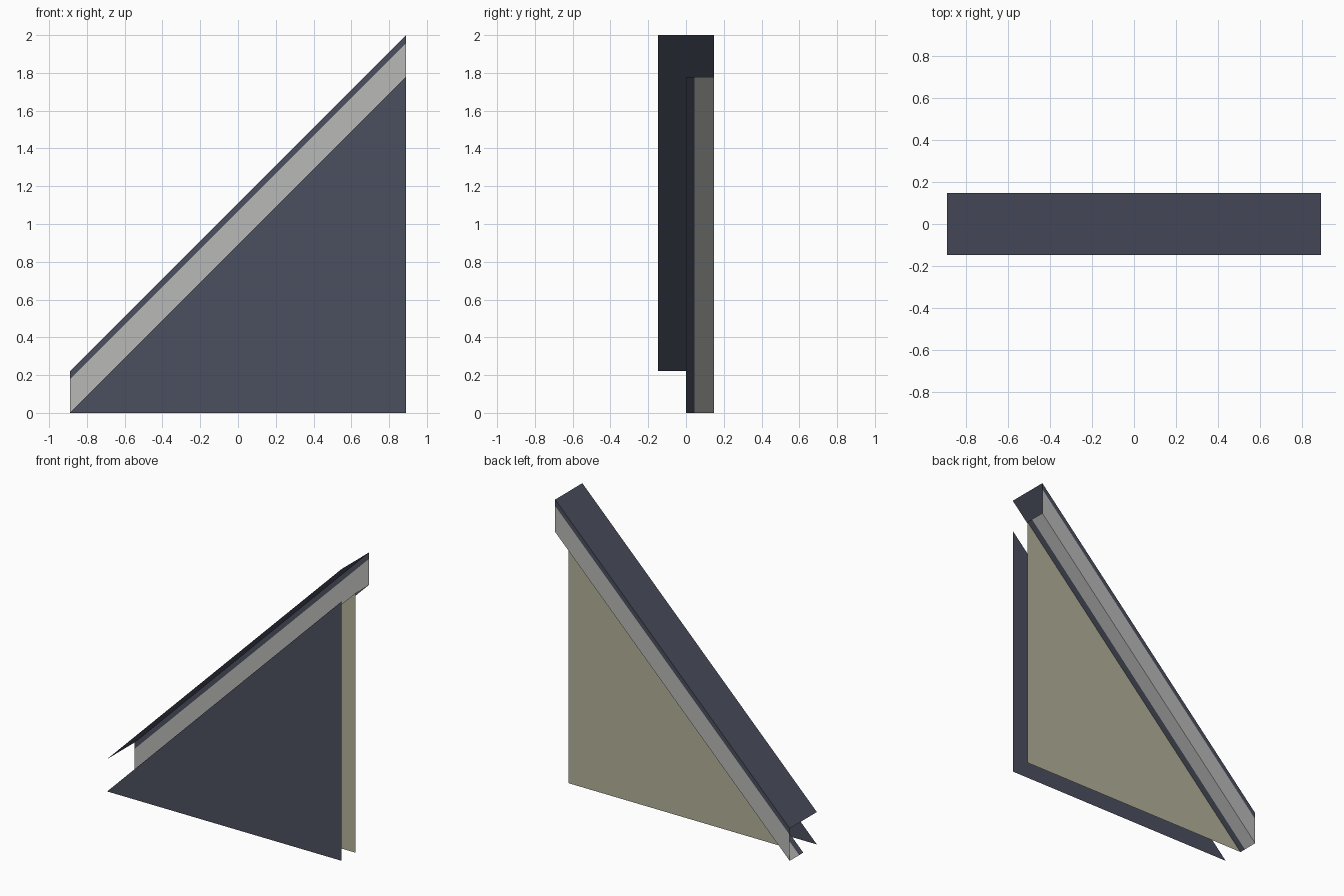
import bpy

if "Cube" in bpy.data.objects:
    bpy.data.objects.remove(bpy.data.objects["Cube"])

H = 0.889      # half length
D = 0.147      # half depth
RISE = 2 * H   # the slope climbs at 45 degrees
TOP = 0.222    # height of the roof sheet above the wall slope
TRIM = 0.044   # width of the dark trim strips


def material(name, rgb):
    m = bpy.data.materials.new(name)
    m.diffuse_color = (*rgb, 1)
    m.use_nodes = True
    m.node_tree.nodes["Principled BSDF"].inputs["Base Color"].default_value = m.diffuse_color
    return m


slate = material("dark_slate", (0.070, 0.078, 0.114))
grey = material("light_grey", (0.48, 0.48, 0.475))
olive = material("pale_olive", (0.445, 0.440, 0.315))


def sheet(name, points, mat):
    """One flat, thin sheet."""
    me = bpy.data.meshes.new(name)
    me.from_pydata(points, [], [tuple(range(len(points)))])
    me.materials.append(mat)
    ob = bpy.data.objects.new(name, me)
    bpy.context.collection.objects.link(ob)
    return ob


def slope_strip(name, a, b, mat):
    """Strip running up the slope between cross-section points a and b (y, height above slope)."""
    (ya, za), (yb, zb) = a, b
    sheet(name, [(-H, ya, za), (H, ya, za + RISE), (H, yb, zb + RISE), (-H, yb, zb)], mat)


def wall(name, y, mat, facing):
    """Triangular wall under the slope."""
    pts = [(-H, y, 0), (H, y, 0), (H, y, RISE)]
    sheet(name, pts if facing < 0 else pts[::-1], mat)


# Front and back walls
wall("front_wall", -D, slate, -1)
wall("back_wall", 0, olive, 1)

# Roof sheet
slope_strip("roof", (-D, TOP), (D, TOP), slate)

# Fascia board with its dark upper trim
slope_strip("fascia_trim", (D, TOP), (D, TOP - TRIM), slate)
slope_strip("fascia", (D, TOP - TRIM), (D, 0), grey)

# Soffit under the overhang with its dark trim along the wall
slope_strip("soffit", (D, 0), (TRIM, 0), grey)
slope_strip("soffit_trim", (TRIM, 0), (0, 0), slate)
